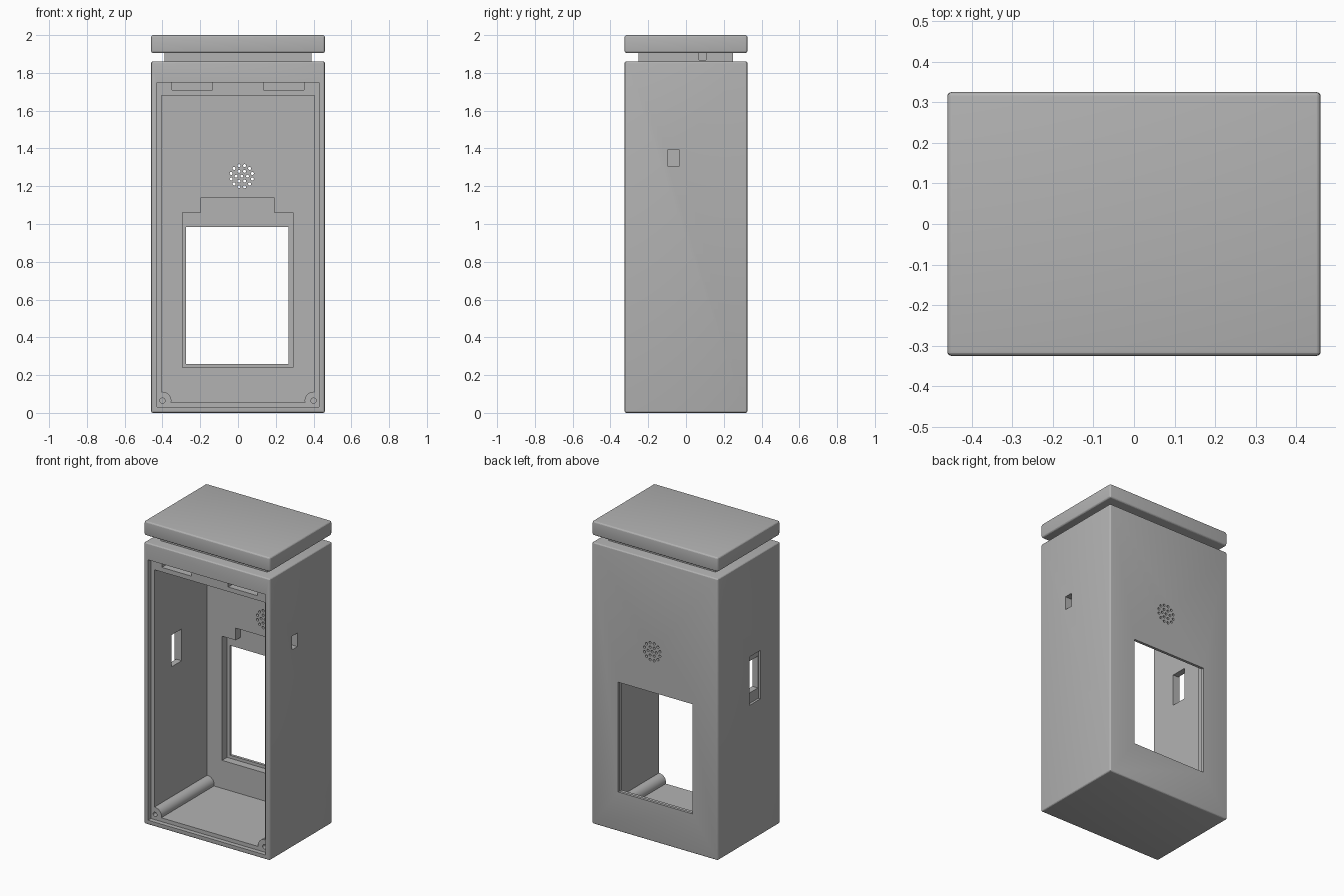
import bpy, bmesh, math
from mathutils import Matrix, Vector

cube = bpy.data.objects.get("Cube")
if cube:
    bpy.data.objects.remove(cube, do_unlink=True)

grey = bpy.data.materials.new("plain_grey")
grey.use_nodes = True
GREY = (0.45, 0.45, 0.45, 1)
grey.diffuse_color = GREY
grey.node_tree.nodes["Principled BSDF"].inputs["Base Color"].default_value = GREY


def finish(name, bm):
    mesh = bpy.data.meshes.new(name)
    bm.to_mesh(mesh)
    bm.free()
    mesh.materials.append(grey)
    obj = bpy.data.objects.new(name, mesh)
    bpy.context.collection.objects.link(obj)
    return obj


def box(name, x, y, z, bevel=0):
    """Box from (min, max) pairs, with optional rounded edges."""
    bm = bmesh.new()
    lo, hi = Vector((x[0], y[0], z[0])), Vector((x[1], y[1], z[1]))
    size = Matrix.Diagonal((*(hi - lo), 1))
    bmesh.ops.create_cube(bm, size=1, matrix=Matrix.Translation((lo + hi) / 2) @ size)
    if bevel:
        bmesh.ops.bevel(bm, geom=bm.edges[:], offset=bevel, segments=4,
                        profile=0.5, affect='EDGES')
    return finish(name, bm)


def rods(name, centres, radius, y, sides):
    """Cylinders along y at the given (x, z) centres."""
    bm = bmesh.new()
    for x, z in centres:
        place = Matrix.Translation((x, sum(y) / 2, z)) @ Matrix.Rotation(math.pi / 2, 4, 'X')
        bmesh.ops.create_cone(bm, cap_ends=True, segments=sides, radius1=radius,
                              radius2=radius, depth=y[1] - y[0], matrix=place)
    return finish(name, bm)


def cut(target, cutter):
    cutter.hide_render = True
    mod = target.modifiers.new("cut", 'BOOLEAN')
    mod.operation, mod.solver, mod.object = 'DIFFERENCE', 'EXACT', cutter
    bpy.context.view_layer.objects.active = target
    bpy.ops.object.modifier_apply(modifier=mod.name)
    bpy.data.objects.remove(cutter, do_unlink=True)


W, D, H = 0.46, 0.325, 1.86
LEDGE, BACK, LIP = -0.295, 0.255, 0.307

# Housing shell
housing = box("housing", (-W, W), (-D, D), (0, H), 0.01)

# Cavity, leaving a round screw boss along each lower edge
screws = [(s * 0.4, 0.065) for s in (-1, 1)]
cavity = box("cavity_cutter", (-0.405, 0.405), (-0.31, BACK), (0.055, 1.68))
cut(cavity, rods("boss_cutter", screws, 0.047, (-0.4, 0.4), 48))
cut(housing, cavity)

# Rebate for the front panel, with two hook slots at its top
cut(housing, box("rebate_cutter", (-0.43, 0.43), (-0.4, LEDGE), (0.03, 1.75)))
for s in (-1, 1):
    cut(housing, box("slot_cutter", sorted((s * 0.135, s * 0.35)), (-0.31, -0.25), (1.71, 1.75)))
cut(housing, rods("screw_cutter", screws, 0.014, (-0.31, -0.15), 24))

# Screen seat inside the back wall, its upper notch, and the window
cut(housing, box("seat_cutter", (-0.295, 0.29), (0.2, LIP), (0.24, 1.06)))
cut(housing, box("notch_cutter", (-0.195, 0.19), (0.2, LIP), (1.0, 1.14)))
cut(housing, box("window_cutter", (-0.275, 0.268), (0.2, 0.4), (0.26, 0.985)))

# Speaker holes: a centre and two rings
holes = [(0.02, 1.253)]
for count, radius, turn in ((6, 0.03, 0), (12, 0.058, math.pi / 12)):
    for i in range(count):
        a = turn + i * math.tau / count
        holes.append((0.02 + radius * math.cos(a), 1.253 + radius * math.sin(a)))
cut(housing, rods("speaker_cutter", holes, 0.008, (0.2, 0.4), 16))

# Side openings: a small port on the left, a recessed socket on the right
cut(housing, box("port_cutter", (0.35, 0.5), (-0.095, -0.037), (1.305, 1.395)))
cut(housing, box("socket_cutter", (-0.5, -0.35), (-0.115, -0.01), (0.97, 1.18)))
cut(housing, box("socket_recess_cutter", (-0.5, -0.445), (-0.12, -0.005), (0.9, 1.22)))

# Neck with a cable notch, and the lid above it
neck = box("neck", (-0.39, 0.39), (-0.252, 0.25), (H - 0.01, 1.915))
cut(neck, box("cable_cutter", (0.34, 0.45), (0.07, 0.105), (1.868, 1.904)))
lid = box("lid", (-W, W), (-D, D), (1.905, 2.0), 0.012)

for obj in (housing, neck, lid):
    bpy.ops.object.select_all(action='DESELECT')
    obj.select_set(True)
    bpy.context.view_layer.objects.active = obj
    bpy.ops.object.shade_smooth_by_angle(angle=math.radians(18))
